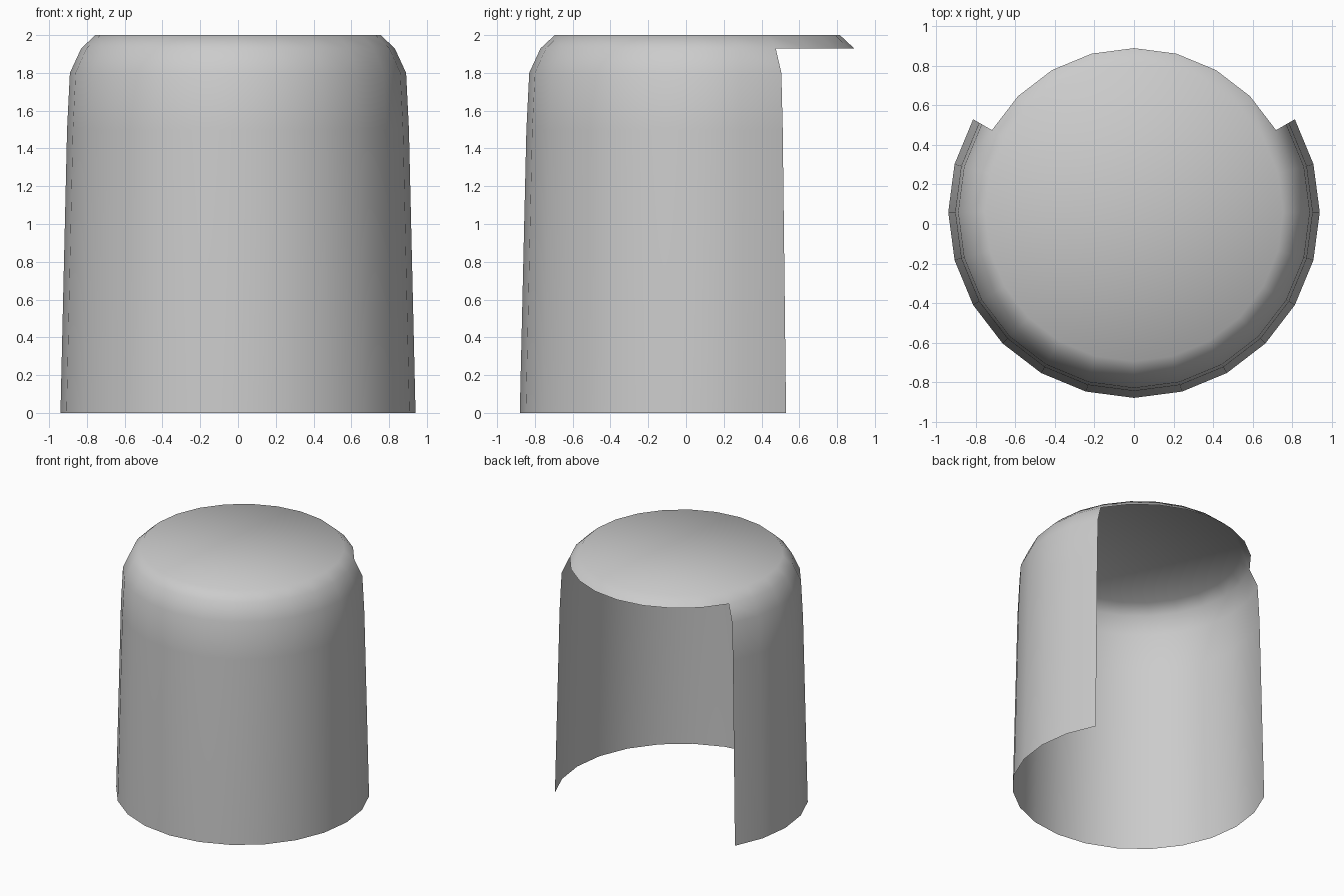
import bpy
import bmesh
from math import cos, sin, radians

cube = bpy.data.objects.get("Cube")
if cube:
    bpy.data.objects.remove(cube, do_unlink=True)

SIDES = 24
CENTRE_Y = 0.06
# Profile as (radius, height), from the crown down to the open bottom
PROFILE = [(0.755, 2.0), (0.83, 1.93), (0.89, 1.8), (0.905, 1.5), (0.94, 0.0)]

grey = bpy.data.materials.new("plain grey")
grey.use_nodes = True
colour = (0.6, 0.6, 0.6, 1)
grey.diffuse_color = colour
grey.node_tree.nodes["Principled BSDF"].inputs["Base Color"].default_value = colour

bm = bmesh.new()


def ring(radius, height):
    step = 360 / SIDES
    return [bm.verts.new((radius * cos(radians(i * step)),
                          CENTRE_Y + radius * sin(radians(i * step)), height))
            for i in range(SIDES)]


rings = [ring(r, z) for r, z in PROFILE]

# Flat crown
top = bm.verts.new((0, CENTRE_Y, PROFILE[0][1]))
for i in range(SIDES):
    bm.faces.new((top, rings[0][i], rings[0][(i + 1) % SIDES]))

# Bevelled rim goes all round; the wall below leaves the back third open
for level, (upper, lower) in enumerate(zip(rings, rings[1:])):
    for i in range(SIDES):
        if level > 0 and 30 <= (i + 0.5) * 360 / SIDES <= 150:
            continue
        j = (i + 1) % SIDES
        bm.faces.new((upper[i], lower[i], lower[j], upper[j]))

# Remove the unused points at the opening and smooth the shell
bmesh.ops.delete(bm, geom=[v for v in bm.verts if not v.link_faces], context='VERTS')
for face in bm.faces:
    face.smooth = True

mesh = bpy.data.meshes.new("open_backed_shell")
bm.to_mesh(mesh)
bm.free()
mesh.materials.append(grey)
shell = bpy.data.objects.new("open_backed_shell", mesh)
bpy.context.collection.objects.link(shell)
